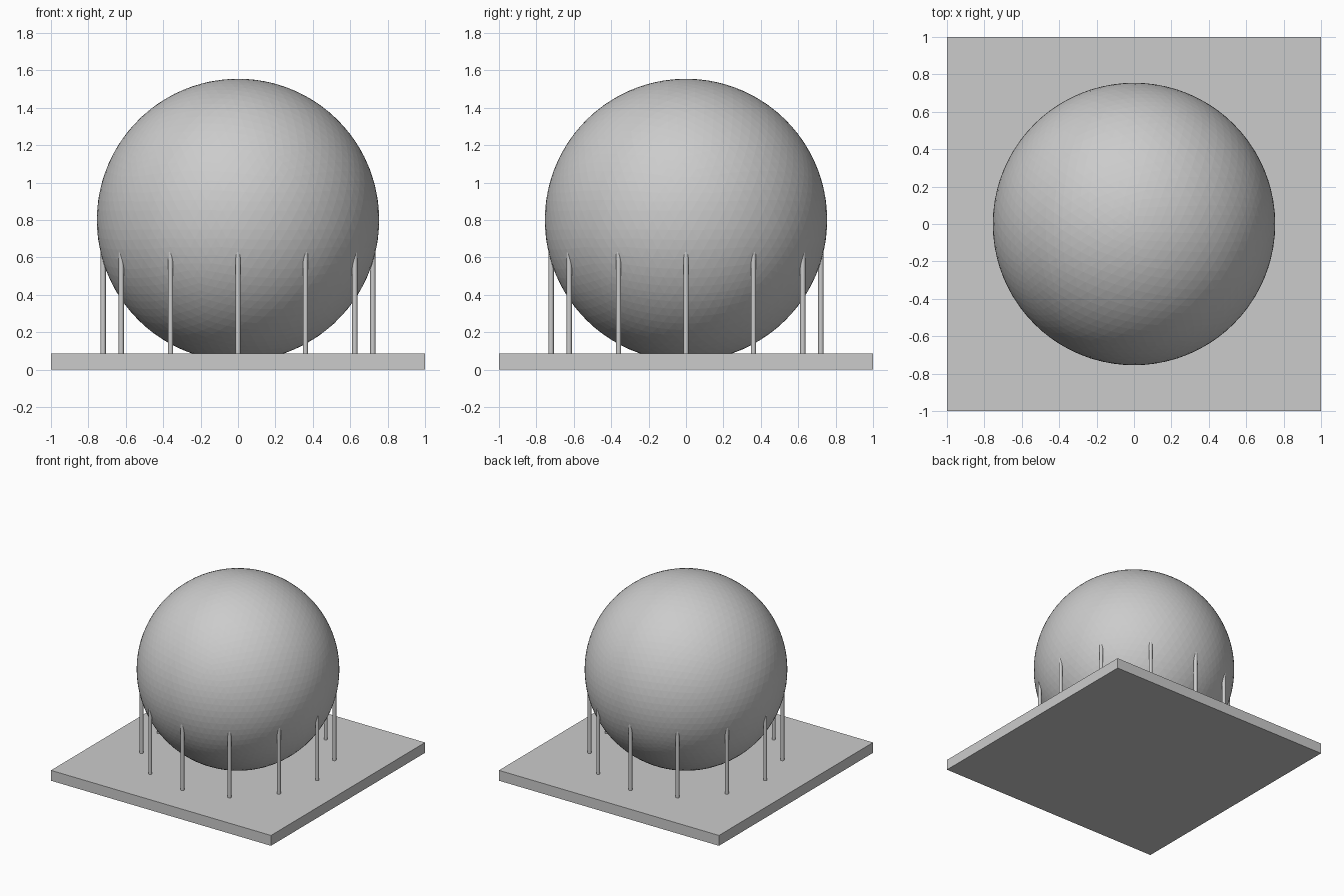
import bpy
from math import cos, sin, tau

if "Cube" in bpy.data.objects:
    bpy.data.objects.remove(bpy.data.objects["Cube"])

BASE_H = 0.085
TANK_R, TANK_Z = 0.755, 0.80
LEG_COUNT, LEG_RING, LEG_R, LEG_TOP = 12, 0.721, 0.014, 0.70

# Square base slab
bpy.ops.mesh.primitive_cube_add(size=1, location=(0, 0, BASE_H / 2))
base = bpy.context.object
base.name = "base_slab"
base.scale = (2, 2, BASE_H)
bpy.ops.object.transform_apply(location=False, rotation=False, scale=True)

# Spherical tank, finely faceted, sunk slightly into the slab
bpy.ops.mesh.primitive_ico_sphere_add(subdivisions=5, radius=TANK_R, location=(0, 0, TANK_Z))
bpy.context.object.name = "spherical_tank"

# Ring of slim support legs whose tops run into the tank
leg_bottom = BASE_H - 0.01
for i in range(LEG_COUNT):
    a = tau * i / LEG_COUNT
    bpy.ops.mesh.primitive_cylinder_add(
        vertices=16, radius=LEG_R, depth=LEG_TOP - leg_bottom,
        location=(LEG_RING * cos(a), LEG_RING * sin(a), (LEG_TOP + leg_bottom) / 2))
    bpy.context.object.name = f"support_leg_{i + 1}"
    bpy.ops.object.shade_smooth_by_angle()
